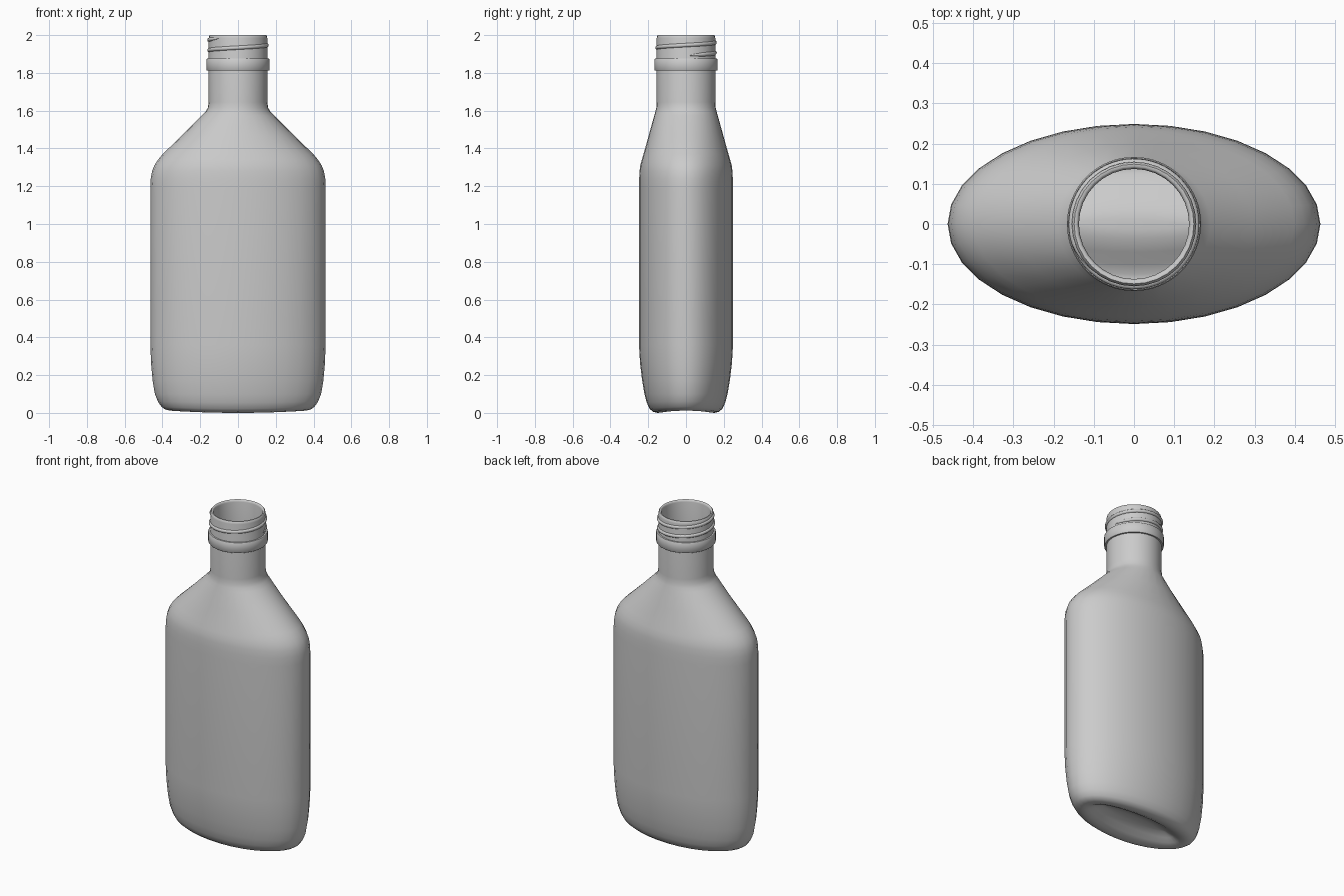
import bpy, math
from math import cos, sin, pi

if "Cube" in bpy.data.objects:
    bpy.data.objects.remove(bpy.data.objects["Cube"], do_unlink=True)

# One plain grey for the whole bottle
grey = bpy.data.materials.new("bottle_grey")
grey.use_nodes = True
colour = (0.6, 0.6, 0.6, 1)
grey.diffuse_color = colour
grey.node_tree.nodes["Principled BSDF"].inputs["Base Color"].default_value = colour


def loft(name, rings, sides, closed=False, angle=50):
    """Skin elliptical rings (half width, half depth, height, lift at the ends)."""
    verts, faces = [], []
    for rx, ry, z, lift in rings:
        for i in range(sides):
            a = 2 * pi * i / sides
            verts.append((rx * cos(a), ry * sin(a), z + lift * cos(a) ** 2))
    count = len(rings)
    for r in range(count if closed else count - 1):
        a, b = r * sides, (r + 1) % count * sides
        for i in range(sides):
            j = (i + 1) % sides
            faces.append((a + i, a + j, b + j, b + i))
    if not closed:
        faces.append(tuple(reversed(range(sides))))
        faces.append(tuple(range((count - 1) * sides, count * sides)))
    mesh = bpy.data.meshes.new(name)
    mesh.from_pydata(verts, [], faces)
    mesh.materials.append(grey)
    obj = bpy.data.objects.new(name, mesh)
    bpy.context.collection.objects.link(obj)
    bpy.ops.object.select_all(action="DESELECT")
    obj.select_set(True)
    bpy.context.view_layer.objects.active = obj
    bpy.ops.object.shade_smooth_by_angle(angle=math.radians(angle))
    return obj


# Hollow underside and rounded foot
base = [
    (0.16, 0.012, 0.055, 0), (0.23, 0.035, 0.052, 0), (0.28, 0.07, 0.035, 0),
    (0.315, 0.10, 0.015, 0.004), (0.34, 0.125, 0.003, 0.010),
    (0.36, 0.15, 0, 0.012), (0.385, 0.175, 0.006, 0.012),
    (0.405, 0.193, 0.022, 0.010), (0.424, 0.208, 0.055, 0.005),
    (0.440, 0.220, 0.10, 0), (0.452, 0.232, 0.17, 0),
    (0.460, 0.243, 0.26, 0), (0.464, 0.249, 0.36, 0),
]
# Straight walls, rounded shoulder, slope and neck root
shoulder = [
    (0.464, 0.249, 1.19, 0), (0.462, 0.248, 1.24, 0),
    (0.455, 0.246, 1.28, 0), (0.443, 0.242, 1.31, 0),
    (0.424, 0.234, 1.34, 0), (0.399, 0.225, 1.37, 0),
    (0.295, 0.197, 1.47, 0), (0.190, 0.168, 1.575, 0),
    (0.171, 0.162, 1.595, 0), (0.160, 0.157, 1.615, 0),
    (0.155, 0.155, 1.645, 0),
]
neck_radius, wall = 0.155, 0.018
lip = [(neck_radius + d, neck_radius + d, z, 0) for d, z in
       ((0, 1.985), (-0.002, 1.995), (-0.006, 2.0), (-0.012, 2.0),
        (-0.016, 1.996), (-wall, 1.988))]

# The inside follows the outside at the wall thickness
inside = [(rx - wall, ry - wall, z, 0) for rx, ry, z, _ in reversed(base[8:] + shoulder)]
inside += [(rx, ry, z + wall, lift) for rx, ry, z, lift in reversed(base[:6])]
loft("bottle_body", base + shoulder + lip + inside, 32)

# Collar below the thread
r = 0.167
collar = [(0.148, 0.148, 1.812, 0), (r - 0.003, r - 0.003, 1.812, 0),
          (r, r, 1.816, 0), (r, r, 1.871, 0),
          (r - 0.003, r - 0.003, 1.875, 0), (0.148, 0.148, 1.875, 0)]
loft("neck_collar", collar, 64, closed=True, angle=40)

# Rising screw thread with tapered ends
curve = bpy.data.curves.new("screw_thread", "CURVE")
curve.dimensions = "3D"
curve.bevel_depth = 0.011
curve.bevel_resolution = 3
curve.use_fill_caps = True
spline = curve.splines.new("POLY")
steps, turns, pitch = 100, 1.65, 0.055
spline.points.add(steps)
for i, p in enumerate(spline.points):
    t = i / steps
    a = 2 * pi * turns * t
    p.co = (0.152 * cos(a), 0.152 * sin(a), 1.892 + pitch * turns * t, 1)
    p.radius = min(1, 0.15 + 14 * min(t, 1 - t))
spline.use_smooth = True
curve.materials.append(grey)
thread = bpy.data.objects.new("screw_thread", curve)
bpy.context.collection.objects.link(thread)
